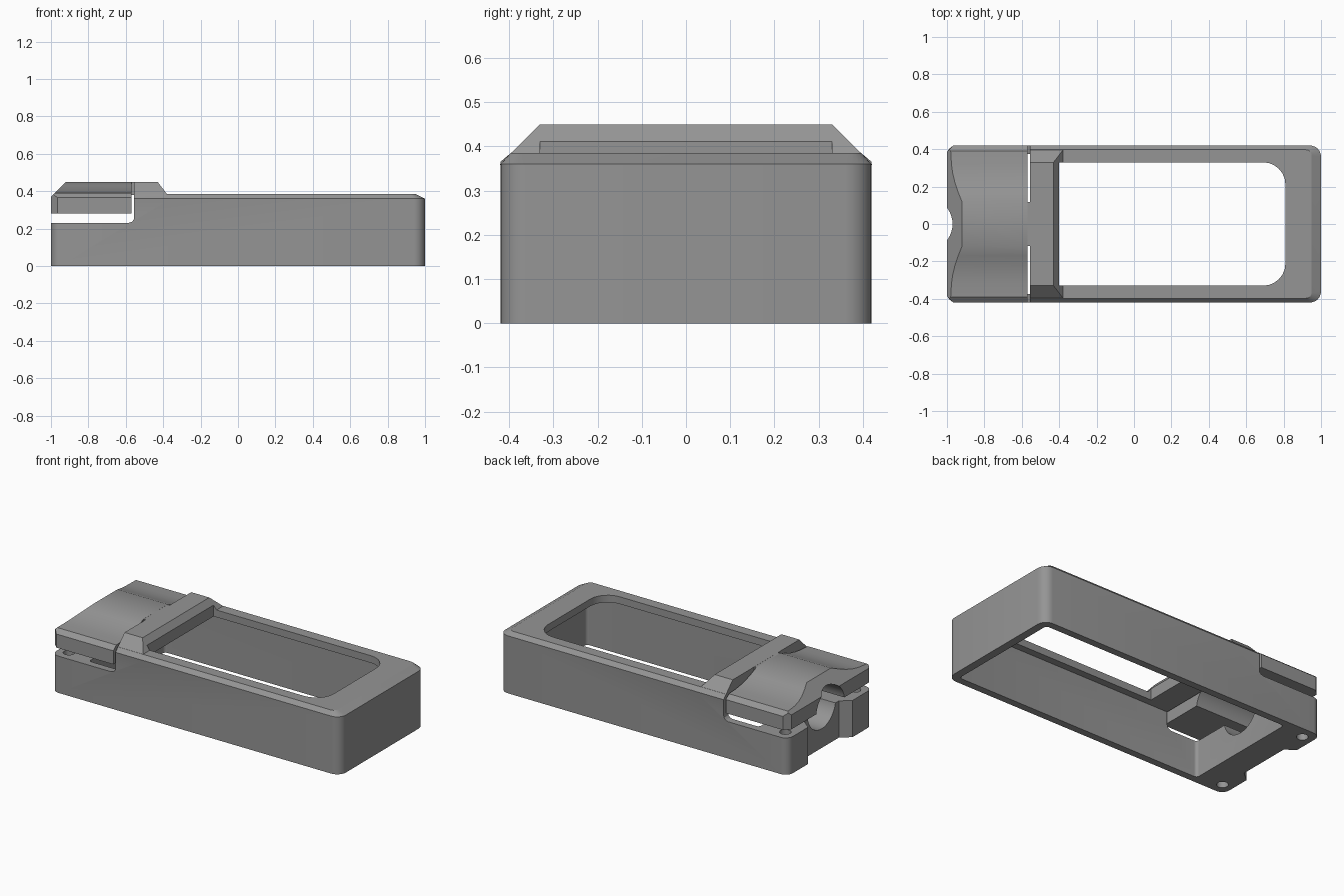
import bpy, bmesh, math
from mathutils import Vector

if "Cube" in bpy.data.objects:
    bpy.data.objects.remove(bpy.data.objects["Cube"])

grey = bpy.data.materials.new("matte grey")
grey.diffuse_color = (0.3, 0.3, 0.3, 1)
grey.use_nodes = True
grey.node_tree.nodes["Principled BSDF"].inputs["Base Color"].default_value = grey.diffuse_color


def finish(name, bm):
    bmesh.ops.recalc_face_normals(bm, faces=bm.faces)
    me = bpy.data.meshes.new(name)
    bm.to_mesh(me)
    bm.free()
    me.materials.append(grey)
    ob = bpy.data.objects.new(name, me)
    bpy.context.collection.objects.link(ob)
    return ob


def loft(name, rings):
    """Skin closed rings of equal size and cap both ends."""
    bm = bmesh.new()
    vs = [[bm.verts.new(p) for p in r] for r in rings]
    n = len(vs[0])
    for a, b in zip(vs, vs[1:]):
        for i in range(n):
            bm.faces.new((a[i], a[(i + 1) % n], b[(i + 1) % n], b[i]))
    bm.faces.new(vs[0])
    bm.faces.new(vs[-1])
    return finish(name, bm)


def rect(x0, x1, y, z, r_left=0.0, r_right=0.0, steps=6):
    """Rectangle at height z with separate corner radii for each end."""
    pts = []
    for sx, sy, a0, r in ((x1, y, 0, r_right), (x0, y, 90, r_left),
                          (x0, -y, 180, r_left), (x1, -y, 270, r_right)):
        cx = sx - r if sx == x1 else sx + r
        cy = sy - r if sy > 0 else sy + r
        if r == 0:
            pts.append((sx, sy, z))
            continue
        for i in range(steps + 1):
            a = math.radians(a0 + 90 * i / steps)
            pts.append((cx + r * math.cos(a), cy + r * math.sin(a), z))
    return pts


def prism(name, x0, x1, y, z0, z1, rl=0.0, rr=0.0):
    return loft(name, [rect(x0, x1, y, z, rl, rr) for z in (z0, z1)])


def tube(name, r, start, axis, length, n=40):
    """Solid cylinder along x or z."""
    rings = []
    for d in (0, length):
        ring = []
        for i in range(n):
            a = 2 * math.pi * i / n
            u, v = r * math.cos(a), r * math.sin(a)
            off = (d, u, v) if axis == "x" else (u, v, d)
            ring.append(Vector(start) + Vector(off))
        rings.append(ring)
    return loft(name, rings)


def combine(target, tool, op):
    m = target.modifiers.new(op, "BOOLEAN")
    m.operation, m.solver, m.object = op, "EXACT", tool
    bpy.context.view_layer.objects.active = target
    bpy.ops.object.modifier_apply(modifier=m.name)
    bpy.data.objects.remove(tool, do_unlink=True)


# Outer shell with rounded corners and bevelled top rim
case = loft("case", [rect(-1, 1, 0.42, 0, 0.05, 0.06), rect(-1, 1, 0.42, 0.36, 0.05, 0.06),
                     rect(-0.95, 0.95, 0.397, 0.385, 0.03, 0.03)])

# Raised crossbar with sloped sides
bar = loft("crossbar", [rect(-0.62, -0.37, 0.41, 0.3), rect(-0.62, -0.361, 0.4205, 0.36),
                        rect(-0.62, -0.43, 0.33, 0.45)])
combine(case, bar, "UNION")

# Hollow interior, open below, and top window
combine(case, prism("cavity", -0.77, 0.95, 0.375, -0.1, 0.34, 0.02, 0.02), "DIFFERENCE")
combine(case, prism("window", -0.4, 0.81, 0.33, 0.2, 0.6, 0, 0.12), "DIFFERENCE")

# Slot below the flap, rounded at its inner end
slot = [(-1.2, 0.23), (-0.585, 0.23), (-0.568, 0.236), (-0.558, 0.247),
        (-0.555, 0.26), (-0.555, 0.6), (-1.2, 0.6)]
combine(case, loft("slot", [[(x, y, z) for x, z in slot] for y in (-0.6, 0.6)]), "DIFFERENCE")

# End recess and screw holes
recess = [(-1.1, 0.24), (-1.0, 0.22), (-0.94, 0.17), (-0.94, -0.17), (-1.0, -0.22), (-1.1, -0.24)]
combine(case, loft("recess", [[(x, y, z) for x, y in recess] for z in (-0.1, 0.26)]), "DIFFERENCE")
for s in (-1, 1):
    combine(case, tube("screw_hole", 0.033, (-0.93, s * 0.345, -0.1), "z", 0.35, 24), "DIFFERENCE")

# Flap with two dished button pads
half = [(0.42, 0.28), (0.42, 0.365), (0.39, 0.39), (0.32, 0.394), (0.27, 0.401),
        (0.22, 0.413), (0.17, 0.43), (0.12, 0.45)]
section = half + [(-y, z) for y, z in reversed(half)]
flap = loft("flap", [[(x, y, z) for y, z in section] for x in (-1, -0.57)])
bm = bmesh.new()
bm.from_mesh(flap.data)
for co, no in (((-1, 0, 0.37), (-1, 0, 1)), ((-1, 0.385, 0), (-1, 1, 0)), ((-1, -0.385, 0), (-1, -1, 0))):
    cut = bmesh.ops.bisect_plane(bm, geom=bm.verts[:] + bm.edges[:] + bm.faces[:],
                                 plane_co=co, plane_no=no, clear_outer=True)
    bmesh.ops.holes_fill(bm, edges=[e for e in bm.edges if e.is_boundary])
bmesh.ops.recalc_face_normals(bm, faces=bm.faces)
bm.to_mesh(flap.data)
bm.free()

# Flexible tongue joining flap and crossbar
combine(flap, prism("tongue", -0.9, -0.5, 0.118, 0.38, 0.4495), "UNION")
combine(case, flap, "UNION")

# Round cable channel through the end
combine(case, tube("channel", 0.14, (-1.2, 0, 0.26), "x", 0.635), "DIFFERENCE")

bpy.ops.object.select_all(action="DESELECT")
case.select_set(True)
bpy.context.view_layer.objects.active = case
bpy.ops.object.shade_smooth_by_angle(angle=math.radians(25))
